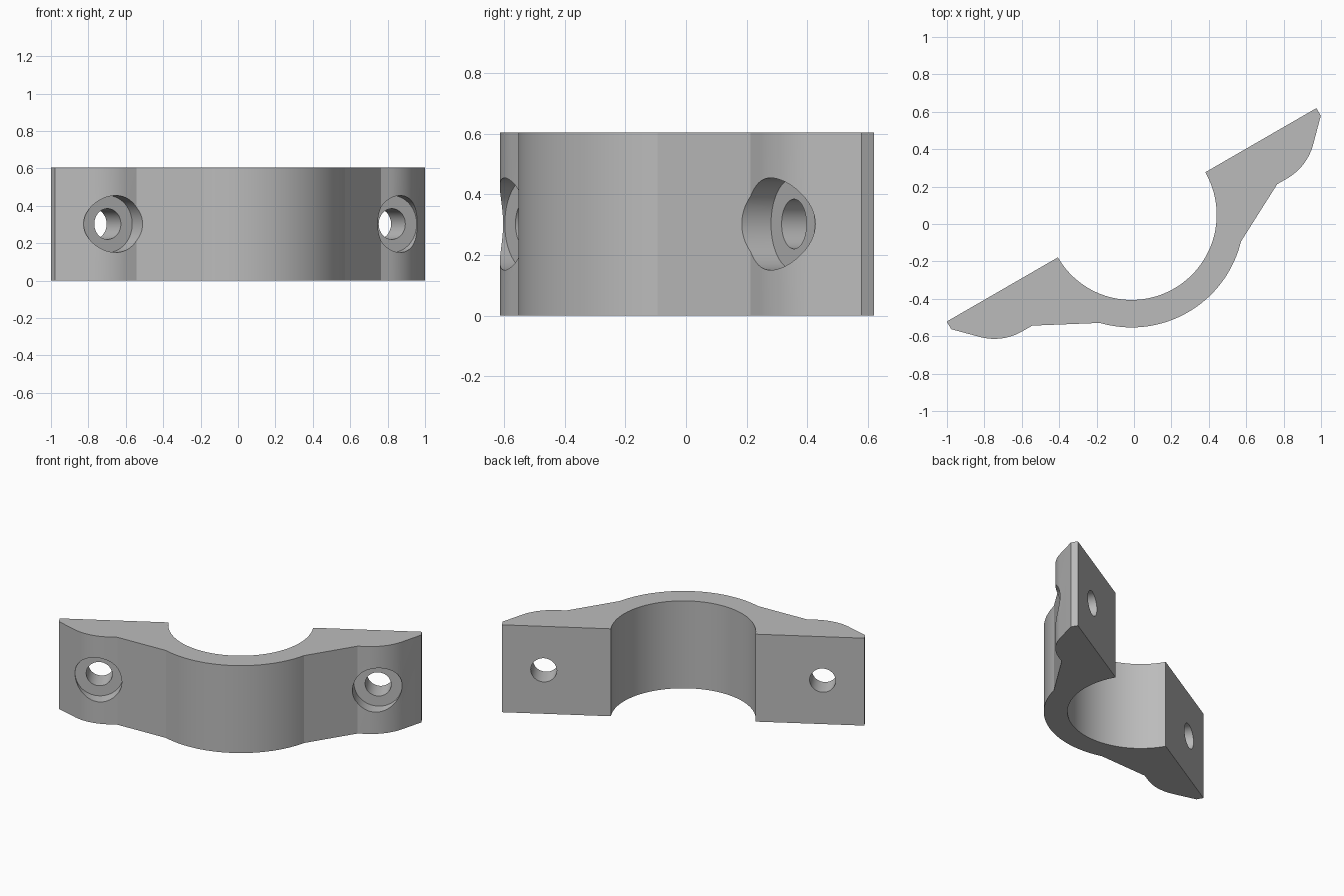
import bpy, bmesh
from math import radians, sin, cos, pi
from mathutils import Matrix, Vector

if "Cube" in bpy.data.objects:
    bpy.data.objects.remove(bpy.data.objects["Cube"])

HEIGHT = 0.605
BORE, OUTER = 0.455, 0.602        # ring radii
HALF = 1.141                      # half length of the mating face
HOLE_U, FLOOR = 0.878, -0.152     # bolt position and counterbore depth
PLACE = Matrix.Translation((-0.013, 0.049, 0)) @ Matrix.Rotation(radians(30), 4, 'Z')

grey = bpy.data.materials.new("plain grey")
grey.use_nodes = True
colour = (0.5, 0.5, 0.5, 1)
grey.diffuse_color = colour
grey.node_tree.nodes["Principled BSDF"].inputs["Base Color"].default_value = colour


def arc(cx, cy, r, a0, a1, n):
    angles = [radians(a0 + (a1 - a0) * i / n) for i in range(n + 1)]
    return [(cx + r * cos(a), cy + r * sin(a)) for a in angles]


def make_object(name, bm):
    bmesh.ops.recalc_face_normals(bm, faces=bm.faces)
    mesh = bpy.data.meshes.new(name)
    bm.to_mesh(mesh)
    bm.free()
    mesh.materials.append(grey)
    obj = bpy.data.objects.new(name, mesh)
    bpy.context.collection.objects.link(obj)
    obj.matrix_world = PLACE
    return obj


def bolt_cutter(u, radius, v0, v1):
    bm = bmesh.new()
    centre = Matrix.Translation((u, (v0 + v1) / 2, HEIGHT / 2))
    bmesh.ops.create_cone(bm, cap_ends=True, segments=64, radius1=radius,
                          radius2=radius, depth=v1 - v0,
                          matrix=centre @ Matrix.Rotation(pi / 2, 4, 'X'))
    return make_object("bolt_cutter", bm)


# Half of the outer outline, from the ring's lowest point to the ear's tip
boss_r = 0.30
outer = arc(0, 0, OUTER, -90, -43.7, 24)
outer += [(0.756, -0.2475)]
outer += arc(0.817, -0.2475 + boss_r, boss_r, -90, -45, 16)
outer += [(HALF, -0.047), (HALF, 0)]

# Whole outline: mirrored outer side, then back along the bore
mirrored = [(-x, y) for x, y in reversed(outer[1:])]
outline = mirrored + outer + arc(0, 0, BORE, 0, -180, 72)

bm = bmesh.new()
face = bm.faces.new([bm.verts.new((x, y, 0)) for x, y in outline])
extruded = bmesh.ops.extrude_face_region(bm, geom=[face])
top = [v for v in extruded["geom"] if isinstance(v, bmesh.types.BMVert)]
bmesh.ops.translate(bm, verts=top, vec=Vector((0, 0, HEIGHT)))
clamp = make_object("clamp_half", bm)

# Through holes and counterbores in both ears
bpy.ops.object.select_all(action='DESELECT')
clamp.select_set(True)
bpy.context.view_layer.objects.active = clamp
for side in (-1, 1):
    for radius, v0, v1 in ((0.152, -0.5, FLOOR), (0.082, -0.5, 0.2)):
        cutter = bolt_cutter(side * HOLE_U, radius, v0, v1)
        cutter.hide_render = True
        mod = clamp.modifiers.new("bolt hole", 'BOOLEAN')
        mod.operation = 'DIFFERENCE'
        mod.solver = 'EXACT'
        mod.object = cutter
        bpy.ops.object.modifier_apply(modifier=mod.name)
        bpy.data.objects.remove(cutter)

bpy.ops.object.shade_smooth_by_angle(angle=radians(15))
